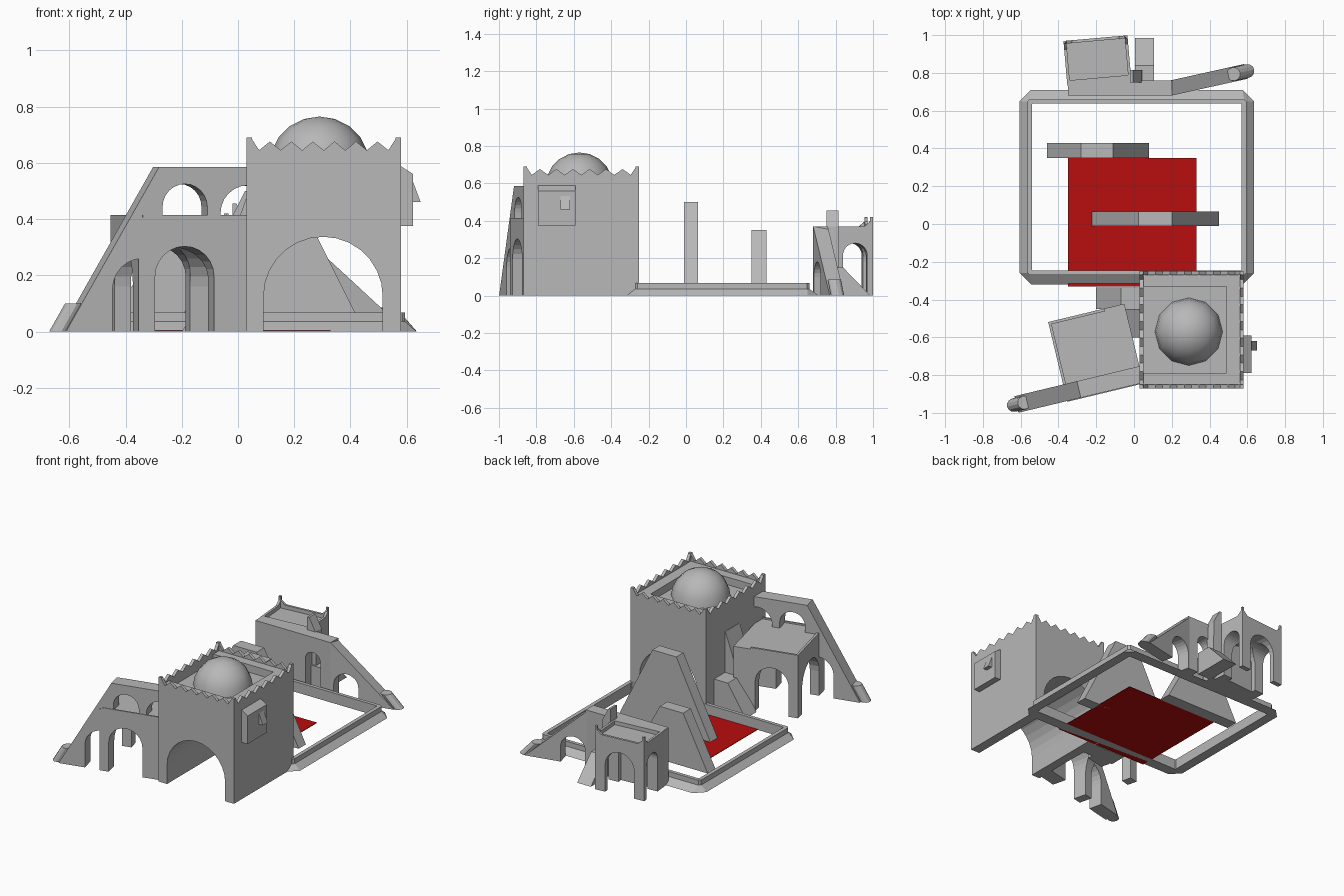
import bpy, bmesh
from math import pi, cos, sin, radians
from mathutils import Matrix

if "Cube" in bpy.data.objects:
    bpy.data.objects.remove(bpy.data.objects["Cube"], do_unlink=True)


def material(name, color):
    m = bpy.data.materials.new(name)
    m.use_nodes = True
    m.diffuse_color = color
    m.node_tree.nodes["Principled BSDF"].inputs["Base Color"].default_value = color
    return m


STONE = material("grey stone", (0.48, 0.48, 0.48, 1))
RED = material("red carpet", (0.48, 0.004, 0.004, 1))


def frame(x, y, degrees=0):
    return Matrix.Translation((x, y, 0)) @ Matrix.Rotation(radians(degrees), 4, "Z")


WORLD = frame(0, 0)
QUARTER = Matrix.Rotation(pi / 2, 4, "Z")


def finish(name, bm, m=WORLD, mat=STONE):
    bmesh.ops.transform(bm, matrix=m, verts=bm.verts)
    bmesh.ops.recalc_face_normals(bm, faces=bm.faces)
    mesh = bpy.data.meshes.new(name)
    bm.to_mesh(mesh)
    bm.free()
    mesh.materials.append(mat)
    ob = bpy.data.objects.new(name, mesh)
    bpy.context.collection.objects.link(ob)
    return ob


def prism(name, pts, y0, y1, m=WORLD, mat=STONE):
    """Profile in local x and z, extruded along local y."""
    bm = bmesh.new()
    a = [bm.verts.new((x, y0, z)) for x, z in pts]
    b = [bm.verts.new((x, y1, z)) for x, z in pts]
    bm.faces.new(a)
    bm.faces.new(b[::-1])
    for i in range(len(pts)):
        j = (i + 1) % len(pts)
        bm.faces.new((a[i], b[i], b[j], a[j]))
    return finish(name, bm, m, mat)


def box(name, x0, x1, y0, y1, z0, z1, m=WORLD, mat=STONE):
    return prism(name, [(x0, z0), (x1, z0), (x1, z1), (x0, z1)], y0, y1, m, mat)


def arch(cx, r, spring, bottom=-0.1, n=12):
    top = [(cx + r * cos(pi * i / n), spring + r * sin(pi * i / n)) for i in range(n + 1)]
    return [(cx + r, bottom)] + top + [(cx - r, bottom)]


def cut(ob, *cutters):
    bpy.context.view_layer.objects.active = ob
    for c in cutters:
        c.hide_render = True
        mod = ob.modifiers.new("cut", "BOOLEAN")
        mod.operation, mod.solver, mod.object = "DIFFERENCE", "EXACT", c
        bpy.ops.object.modifier_apply(modifier=mod.name)
        bpy.data.objects.remove(c, do_unlink=True)


def foot(name, x, y, height, lean, m):
    """Leaning round buttress foot."""
    bm = bmesh.new()
    bmesh.ops.create_cone(bm, cap_ends=True, segments=12, radius1=0.036, radius2=0.036, depth=height)
    for v in bm.verts:
        v.co.z += height / 2
        v.co.x += x + v.co.z * lean
        v.co.y += y
    return finish(name, bm, m)


# Main tower with vaulted passage and sunken roof
tower = box("tower", 0.03, 0.58, -0.87, -0.25, 0, 0.64)
cut(tower, prism("passage_cutter", arch(0.303, 0.212, 0.125, n=14), -1, 0),
    box("roof_cutter", 0.05, 0.49, -0.79, -0.33, 0.59, 0.8))


# Zigzag battlements
def battlement(name, length, m, teeth=6):
    pts = [(0, 0.64), (0, 0.69), (0.016, 0.69)]
    step = (length - 0.09) / teeth
    for i in range(teeth):
        x = 0.045 + i * step
        pts += [(x, 0.645), (x + step / 2, 0.676)]
    pts += [(length - 0.045, 0.645), (length - 0.016, 0.69), (length, 0.69), (length, 0.64)]
    prism(name, pts, 0, 0.02, m)


battlement("front_battlement", 0.55, frame(0.03, -0.87))
battlement("back_battlement", 0.55, frame(0.03, -0.27))
battlement("right_battlement", 0.62, frame(0.05, -0.87, 90))
battlement("left_battlement", 0.62, frame(0.58, -0.87, 90))

# Dome
bm = bmesh.new()
bmesh.ops.create_uvsphere(bm, u_segments=12, v_segments=10, radius=0.18)
bmesh.ops.delete(bm, geom=[v for v in bm.verts if v.co.z < -0.01], context="VERTS")
for f in bm.faces:
    f.smooth = True
finish("dome", bm, Matrix.Translation((0.29, -0.57, 0.585)))

# Bay window with a small tilted shutter
prism("bay_window", [(0.57, 0.375), (0.623, 0.375), (0.623, 0.56), (0.57, 0.595)], -0.79, -0.59)
prism("shutter", [(0.62, 0.46), (0.65, 0.46), (0.62, 0.54)], -0.67, -0.62)

# Courtyard rim: stepped profile swept round a chamfered rectangle
bm = bmesh.new()
rings = []
for hx, hy, c, z in ((0.62, 0.515, 0.06, 0), (0.58, 0.465, 0.012, 0.035), (0.58, 0.465, 0.012, 0.068),
                     (0.555, 0.442, 0.004, 0.068), (0.555, 0.442, 0.004, 0)):
    ring = []
    for sx, sy in ((1, 1), (-1, 1), (-1, -1), (1, -1)):
        ends = [(sx * hx, sy * (hy - c)), (sx * (hx - c), sy * hy)]
        ring += ends if sx * sy > 0 else ends[::-1]
    rings.append([bm.verts.new((x + 0.015, y + 0.195, z)) for x, y in ring])
for k in range(5):
    a, b = rings[k], rings[(k + 1) % 5]
    for i in range(8):
        j = (i + 1) % 8
        bm.faces.new((a[i], a[j], b[j], b[i]))
finish("courtyard_rim", bm)
box("carpet", -0.35, 0.33, -0.33, 0.35, 0, 0.004, mat=RED)

# Freestanding tapered walls in the courtyard
prism("tall_tapered_wall", [(-0.225, 0), (0.45, 0), (0.2, 0.5), (0.025, 0.5)], -0.01, 0.065)
prism("short_tapered_wall", [(-0.46, 0), (0.08, 0), (-0.11, 0.35), (-0.28, 0.35)], 0.35, 0.43)

# Front gallery: sloping arched wall and vaulted block behind it
G = frame(0.03, -0.845, 13.5)


def porch_arch():
    return prism("porch_cutter", arch(-0.227, 0.108, 0.195), -0.1, 0.6, G)


wall = prism("gallery_wall", [(-0.66, 0), (0.03, 0), (0.03, 0.585), (-0.32, 0.585)], 0, 0.09, G)
cut(wall, porch_arch(),
    prism("upper_cutter", arch(-0.225, 0.082, 0.443, 0.4), -0.1, 0.2, G),
    prism("end_cutter", arch(0.005, 0.1, 0.42, 0.4), -0.1, 0.2, G),
    prism("slope_cutter", arch(-0.38, 0.11, 0.15), -0.1, 0.2, G))
block = box("gallery_block", -0.395, 0.02, -0.004, 0.43, 0, 0.405, G)
cut(block, porch_arch(),
    prism("side_cutter", arch(0.225, 0.14, 0.16), -0.1, 0.6, G @ QUARTER))
box("gallery_side_lip", -0.395, -0.38, 0, 0.43, 0.405, 0.415, G)
box("gallery_back_lip", -0.38, -0.09, 0.415, 0.43, 0.405, 0.415, G)
box("gallery_front_lip", -0.38, 0.01, -0.004, 0.006, 0.405, 0.415, G)
foot("gallery_foot", -0.675, 0.045, 0.1, 0.58, G)
prism("gallery_buttress", [(-0.2, 0), (0.04, 0), (0.04, 0.2), (-0.07, 0.2)], -0.45, -0.335)
prism("gallery_brace", [(-0.07, 0.2), (0.04, 0.2), (0.04, 0.47), (0.028, 0.47)], -0.6, -0.45)

# Back gallery: bent wall whose far half slopes to the ground
back_wall = box("back_wall", -0.35, 0.2, 0.68, 0.76, 0, 0.37)
cut(back_wall, prism("back_arch_cutter", arch(0.07, 0.055, 0.215), 0.5, 0.9))
B = frame(0.2, 0.68, 12.5)
slope = prism("back_slope", [(0, 0), (0.41, 0), (0, 0.37)], 0, 0.08, B)
cut(slope, prism("back_slope_cutter", arch(0.1, 0.08, 0.1), -0.1, 0.2, B))
foot("back_foot", 0.42, 0.04, 0.085, -0.9, B)

# Back block with two vaults, sunken roof and corner horns
F = frame(-0.35, 0.7, 5)
back_block = box("back_block", 0, 0.34, 0.03, 0.27, 0, 0.37, F)
cut(back_block, prism("back_vault_cutter", arch(0.17, 0.1, 0.18), 0.08, 0.5, F),
    prism("cross_vault_cutter", arch(0.175, 0.065, 0.215), -0.5, 0.1, F @ QUARTER),
    box("back_roof_cutter", 0.015, 0.325, 0.06, 0.255, 0.345, 0.5, F))
for side, x, d in (("right", 0, 1), ("left", 0.34, -1)):
    horn = [(x, 0.37), (x + d * 0.045, 0.37), (x + d * 0.015, 0.395), (x + d * 0.008, 0.42), (x, 0.42)]
    prism(side + "_horn", horn, 0.255, 0.27, F)
    horn = [(0.27, 0.37), (0.225, 0.37), (0.255, 0.395), (0.262, 0.42), (0.27, 0.42)]
    prism(side + "_side_horn", horn, min(-x, -x - d * 0.015), max(-x, -x - d * 0.015), F @ QUARTER)

# Back buttress and leaning brace
prism("back_buttress", [(0.74, 0), (0.985, 0), (0.84, 0.15), (0.74, 0.15)], -0.105, -0.005, QUARTER)
prism("back_brace", [(-0.02, 0.15), (0.045, 0.15), (0.04, 0.37), (-0.005, 0.455), (-0.02, 0.455)], 0.75, 0.815)
